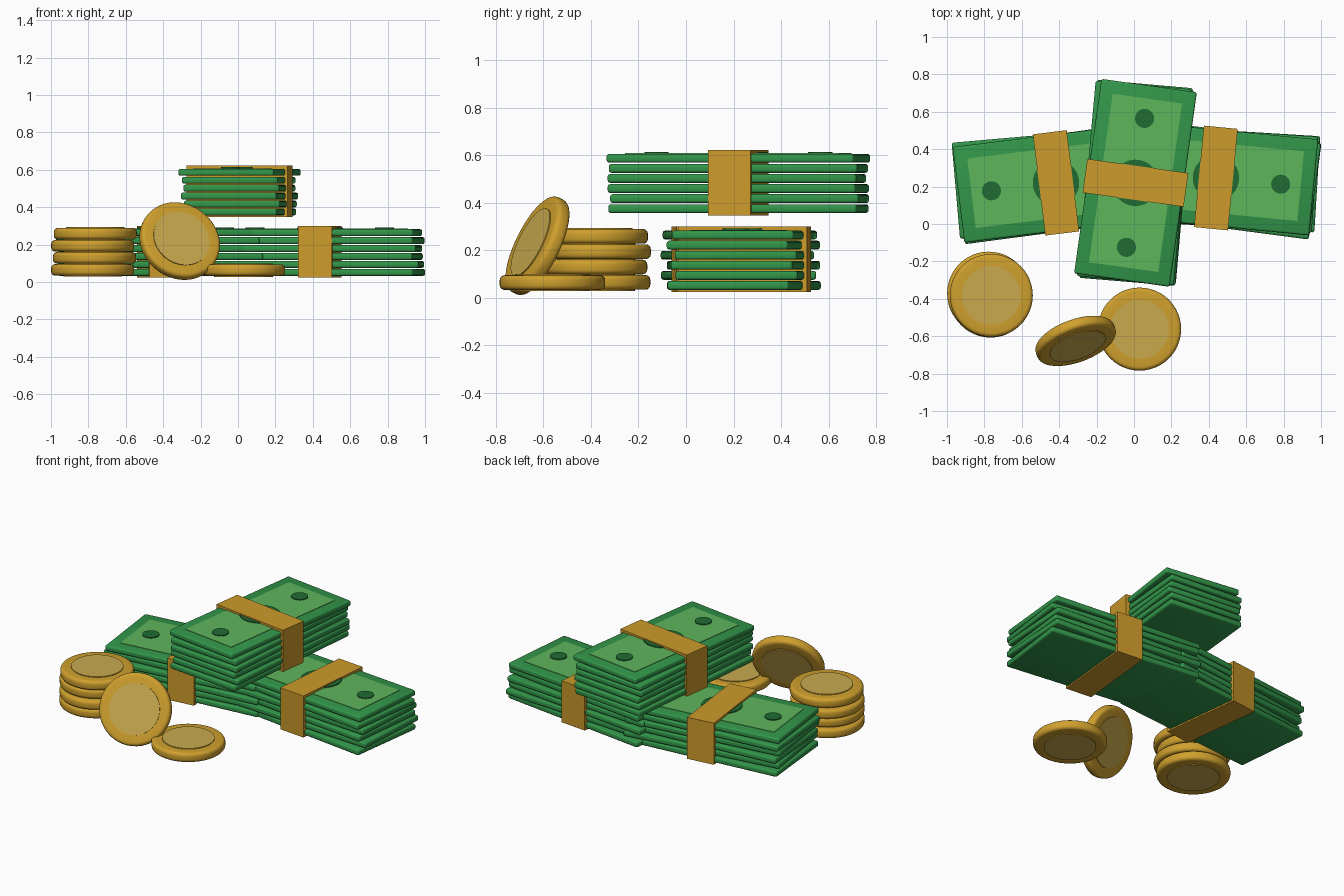
import bpy, bmesh, math
from mathutils import Matrix, Vector

if "Cube" in bpy.data.objects:
    bpy.data.objects.remove(bpy.data.objects["Cube"])


def material(name, rgb):
    m = bpy.data.materials.new(name)
    m.diffuse_color = (*rgb, 1)
    m.use_nodes = True
    m.node_tree.nodes["Principled BSDF"].inputs["Base Color"].default_value = m.diffuse_color
    return m


BILL = material("bill green", (0.032, 0.305, 0.068))
PANEL = material("light green", (0.112, 0.468, 0.107))
DARK = material("dark green", (0.014, 0.150, 0.034))
BAND = material("band gold", (0.610, 0.325, 0.024))
GOLD = material("coin gold", (0.624, 0.350, 0.026))
FACE = material("pale gold", (0.578, 0.400, 0.076))


def finish(bm, name, matrix, mats, smooth=True):
    bmesh.ops.recalc_face_normals(bm, faces=bm.faces)
    me = bpy.data.meshes.new(name)
    bm.to_mesh(me)
    bm.free()
    for m in mats:
        me.materials.append(m)
    ob = bpy.data.objects.new(name, me)
    bpy.context.collection.objects.link(ob)
    ob.matrix_world = matrix
    if smooth:
        bpy.context.view_layer.objects.active = ob
        ob.select_set(True)
        bpy.ops.object.shade_smooth_by_angle(angle=math.radians(40))
        ob.select_set(False)
    return ob


def box(name, size, matrix, mat, bevel=0.0):
    bm = bmesh.new()
    bmesh.ops.create_cube(bm, size=1, matrix=Matrix.Diagonal((*size, 1)))
    if bevel:
        bmesh.ops.bevel(bm, geom=bm.edges[:], offset=bevel, segments=3,
                        profile=0.5, affect='EDGES')
    return finish(bm, name, matrix, [mat], bool(bevel))


def disc(name, radius, height, matrix, mat):
    bm = bmesh.new()
    bmesh.ops.create_cone(bm, cap_ends=True, segments=40, radius1=radius,
                          radius2=radius, depth=height)
    return finish(bm, name, matrix, [mat])


def place(x, y, z, degrees=0):
    return Matrix.Translation((x, y, z)) @ Matrix.Rotation(math.radians(degrees), 4, 'Z')


def bundle(name, x, y, z, angle, jitter):
    # six loose bills, bottom to top, each turned and shifted a little
    for i, (turn, dx, dy) in enumerate(jitter):
        m = place(x, y, z + 0.028 + i * 0.0424, angle) @ place(dx, dy, 0, turn)
        box(f"{name}_bill_{i + 1}", (1.05, 0.515, 0.037), m, BILL, 0.011)
    base = place(x, y, z, angle)
    top = z + 0.028 + 5 * 0.0424 + 0.0185 - z
    # printed face with one large and two small medallions
    box(f"{name}_panel", (0.91, 0.374, 0.006), base @ place(0, 0, top), PANEL)
    for px, r in ((-0.348, 0.051), (0, 0.124), (0.348, 0.051)):
        disc(f"{name}_medallion", r, 0.009, base @ place(px, 0, top + 0.004), DARK)
    # paper band
    box(f"{name}_band", (0.182, 0.545, 0.275), base @ place(0, 0, 0.1375), BAND)


bundle("left_bundle", -0.417, 0.22, 0.024, 7,
       [(-1.5, 0.0, 0.005), (1, 0.01, 0), (-2, 0.005, 0), (0.5, 0, -0.004),
        (-2, -0.012, 0.005), (0, 0, 0)])
bundle("right_bundle", 0.438, 0.246, 0.024, -5.5,
       [(-2, 0.01, 0), (2, 0.018, 0), (-1, 0, 0.004), (1.5, 0.006, 0),
        (-2, 0.008, -0.004), (0, 0, 0)])
bundle("top_bundle", 0.008, 0.22, 0.347, 82,
       [(2.2, 0, 0.005), (3, 0.006, -0.004), (1.5, 0, 0), (3.2, -0.006, 0),
        (2.8, 0, 0.004), (0, 0, 0)])


def coin(name, matrix):
    # rounded rim profile spun around the axis, with a raised face on both sides
    R, h, b, f = 0.222, 0.031, 0.021, 0.157
    prof = [(f, h), (R - b, h)]
    for k in range(1, 5):
        a = math.radians(90 - k * 22.5)
        prof.append((R - b + b * math.cos(a), h - b + b * math.sin(a)))
    prof = [(0, h + 0.005), (f, h + 0.005)] + prof
    prof += [(r, -z) for r, z in reversed(prof)]
    bm = bmesh.new()
    vs = [bm.verts.new((r, 0, z)) for r, z in prof]
    es = [bm.edges.new(p) for p in zip(vs, vs[1:])]
    bmesh.ops.spin(bm, geom=vs + es, axis=(0, 0, 1), cent=(0, 0, 0),
                   angle=math.tau, steps=48)
    bmesh.ops.remove_doubles(bm, verts=bm.verts, dist=0.0002)
    for fc in bm.faces:
        if abs(fc.calc_center_median().z) > h + 0.004:
            fc.material_index = 1
    finish(bm, name, matrix, [GOLD, FACE])


# stack of four coins
for i, (x, y) in enumerate([(-0.777, -0.372), (-0.767, -0.385),
                            (-0.777, -0.370), (-0.763, -0.382)]):
    coin(f"stacked_coin_{i + 1}", place(x, y, 0.065 + i * 0.0645))

# coin lying flat
coin("flat_coin", place(0.03, -0.562, 0.064))

# coin leaning back
lean = Vector((0.31, -0.85, 0.42)).to_track_quat('Z', 'Y').to_matrix().to_4x4()
coin("leaning_coin", Matrix.Translation((-0.312, -0.625, 0.219)) @ lean)
